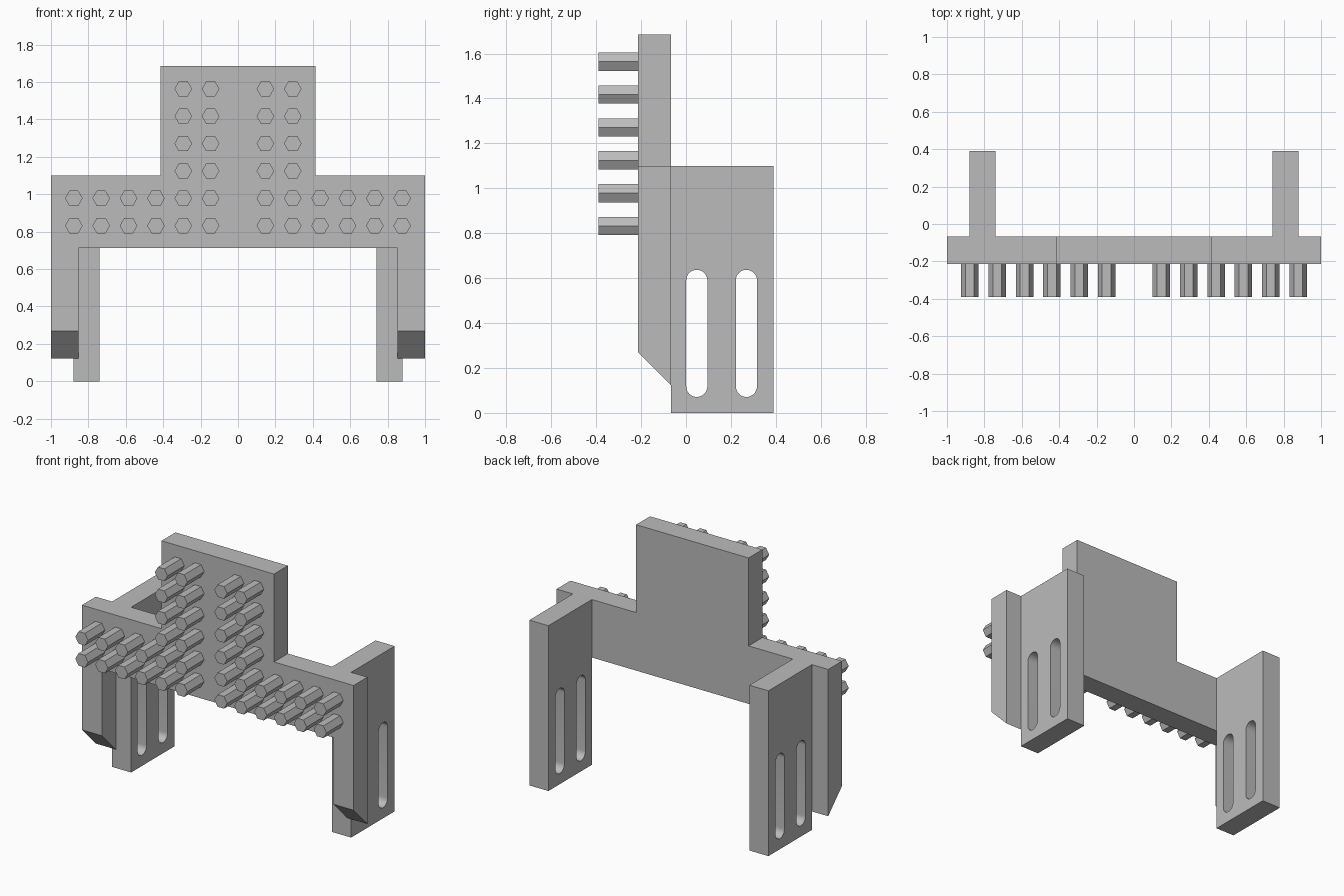
import bpy, bmesh, math
from mathutils import Matrix, Vector

cube = bpy.data.objects.get("Cube")
if cube:
    bpy.data.objects.remove(cube, do_unlink=True)

# Shared dimensions
FRONT, BACK, REAR = -0.213, -0.067, 0.39
SHELF_TOP, PITCH = 1.10, 0.1463

grey = bpy.data.materials.new("plain_grey")
grey.use_nodes = True
grey.diffuse_color = (0.5, 0.5, 0.5, 1)
grey.node_tree.nodes["Principled BSDF"].inputs["Base Color"].default_value = (0.5, 0.5, 0.5, 1)


def finish(bm, name):
    bmesh.ops.recalc_face_normals(bm, faces=bm.faces)
    mesh = bpy.data.meshes.new(name)
    bm.to_mesh(mesh)
    bm.free()
    mesh.materials.append(grey)
    obj = bpy.data.objects.new(name, mesh)
    bpy.context.collection.objects.link(obj)
    return obj


def prism(points, offset):
    """Extrude a closed outline of 3D points along an offset."""
    bm = bmesh.new()
    face = bm.faces.new([bm.verts.new(p) for p in points])
    grown = bmesh.ops.extrude_face_region(bm, geom=[face], use_keep_orig=True)
    new = [v for v in grown["geom"] if isinstance(v, bmesh.types.BMVert)]
    bmesh.ops.translate(bm, verts=new, vec=Vector(offset))
    return bm


# Front plate: tower, shelf and two legs, mirrored outline
half = [(0.414, 1.685), (0.414, SHELF_TOP), (1, SHELF_TOP), (1, 0.123),
        (0.853, 0.123), (0.853, 0.714)]
outline = half + [(-x, z) for x, z in reversed(half)]
bm = prism([(x, BACK, z) for x, z in outline], (0, FRONT - BACK, 0))
for v in bm.verts:  # sloped leg ends
    if v.co.z < 0.2 and v.co.y < -0.15:
        v.co.z = 0.27
finish(bm, "front_plate")


# Side plates with two rounded slots each
def slot_outline(y, x, radius=0.047, low=0.118, high=0.59, steps=16):
    pts = []
    for centre, start in ((high, 0), (low, math.pi)):
        for i in range(steps + 1):
            a = start + math.pi * i / steps
            pts.append((x, y + radius * math.cos(a), centre + radius * math.sin(a)))
    return pts


for side, sign in (("left", 1), ("right", -1)):
    inner, thick = 0.74 * sign, 0.14 * sign
    corners = [(inner, BACK, 0), (inner, REAR, 0), (inner, REAR, SHELF_TOP), (inner, BACK, SHELF_TOP)]
    plate = finish(prism(corners, (thick, 0, 0)), side + "_side_plate")
    for y in (0.048, 0.269):
        cutter = finish(prism(slot_outline(y, inner - thick), (3 * thick, 0, 0)), "slot_cutter")
        cutter.hide_render = True
        mod = plate.modifiers.new("slot", "BOOLEAN")
        mod.operation, mod.solver, mod.object = "DIFFERENCE", "EXACT", cutter
        bpy.context.view_layer.objects.active = plate
        bpy.ops.object.modifier_apply(modifier=mod.name)
        bpy.data.objects.remove(cutter, do_unlink=True)
    bpy.ops.object.select_all(action="DESELECT")
    plate.select_set(True)
    bpy.ops.object.shade_smooth_by_angle(angle=math.radians(30))

# Hexagonal pegs: six rows on the tower, two along the shelf
bm = bmesh.new()
length = REAR + FRONT
for column in range(1, 7):
    for row in range(6 if column < 3 else 2):
        for sign in (-1, 1):
            place = Matrix.Translation((sign * column * PITCH, FRONT - length / 2, 0.832 + row * PITCH))
            bmesh.ops.create_cone(
                bm, cap_ends=True, segments=6, radius1=0.047, radius2=0.047, depth=length,
                matrix=place @ Matrix.Rotation(math.pi / 2, 4, "X") @ Matrix.Rotation(math.pi / 2, 4, "Z"))
finish(bm, "hex_pegs")
